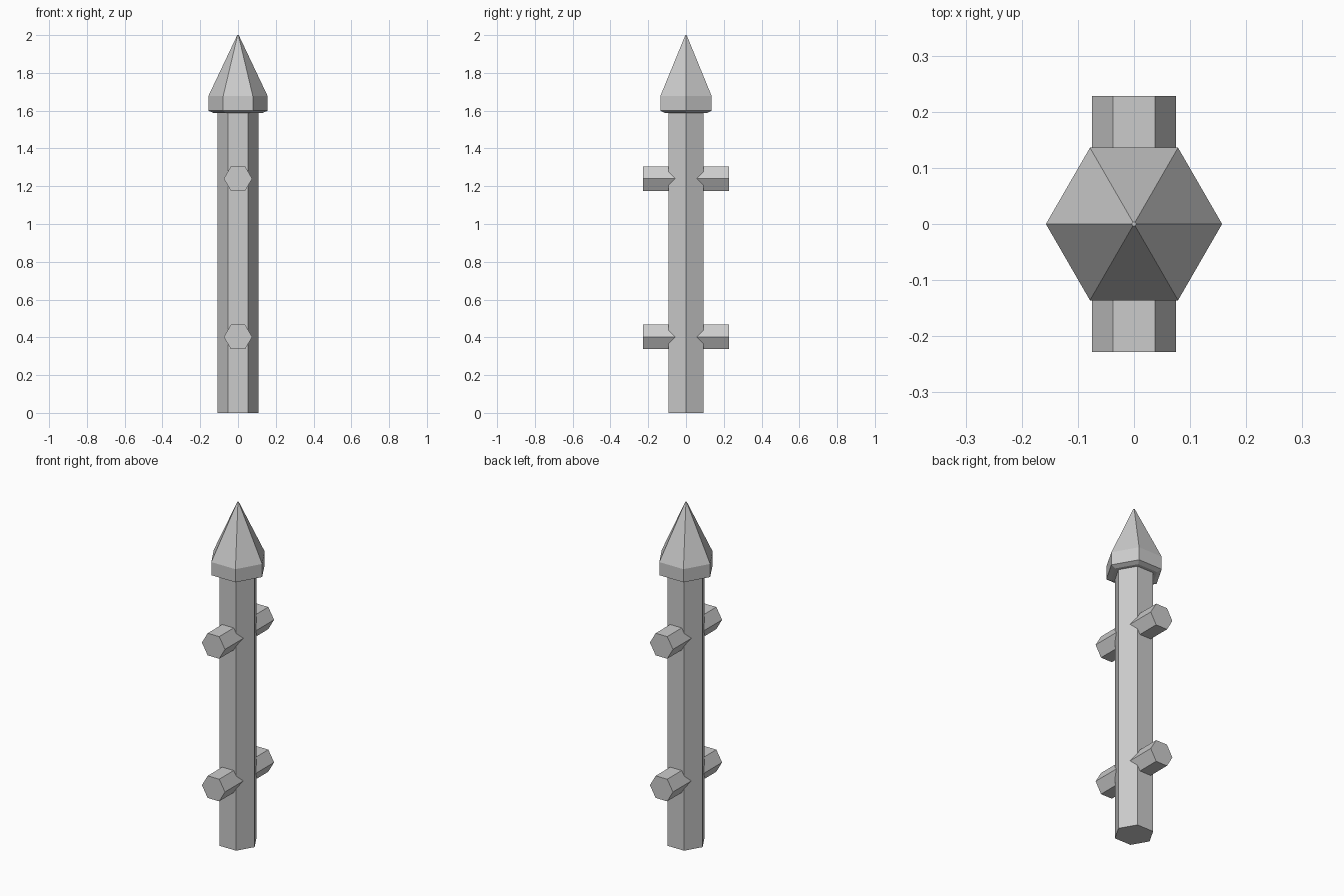
import bpy
from math import cos, sin, pi

if "Cube" in bpy.data.objects:
    bpy.data.objects.remove(bpy.data.objects["Cube"])


def hex_loft(name, rings, axis='Z', offset=(0, 0, 0)):
    """Six-sided closed solid lofted through (radius, position) rings, corners on +/-x."""
    verts, faces = [], []
    for r, h in rings:
        for i in range(6):
            a, b = r * cos(i * pi / 3), r * sin(i * pi / 3)
            p = (a, b, h) if axis == 'Z' else (a, -h, b)
            verts.append([c + o for c, o in zip(p, offset)])
    for k in range(len(rings) - 1):
        for i in range(6):
            j = (i + 1) % 6
            faces.append((k * 6 + i, k * 6 + j, k * 6 + 6 + j, k * 6 + 6 + i))
    top = (len(rings) - 1) * 6
    faces.append(tuple(reversed(range(6))))
    faces.append(tuple(range(top, top + 6)))
    mesh = bpy.data.meshes.new(name)
    mesh.from_pydata(verts, [], faces)
    obj = bpy.data.objects.new(name, mesh)
    bpy.context.collection.objects.link(obj)
    return obj


# Upright post
hex_loft("post", [(0.108, 0), (0.108, 1.6)])

# Pointed cap with a short collar and slightly tapered underside
hex_loft("pointed_cap", [(0.13, 1.588), (0.157, 1.6), (0.157, 1.677), (0.004, 2.0)])

# Pegs running through the post, front to back
for name, z in (("lower_peg", 0.402), ("upper_peg", 1.24)):
    hex_loft(name, [(0.075, -0.228), (0.075, 0.228)], 'Y', (0, 0, z))
